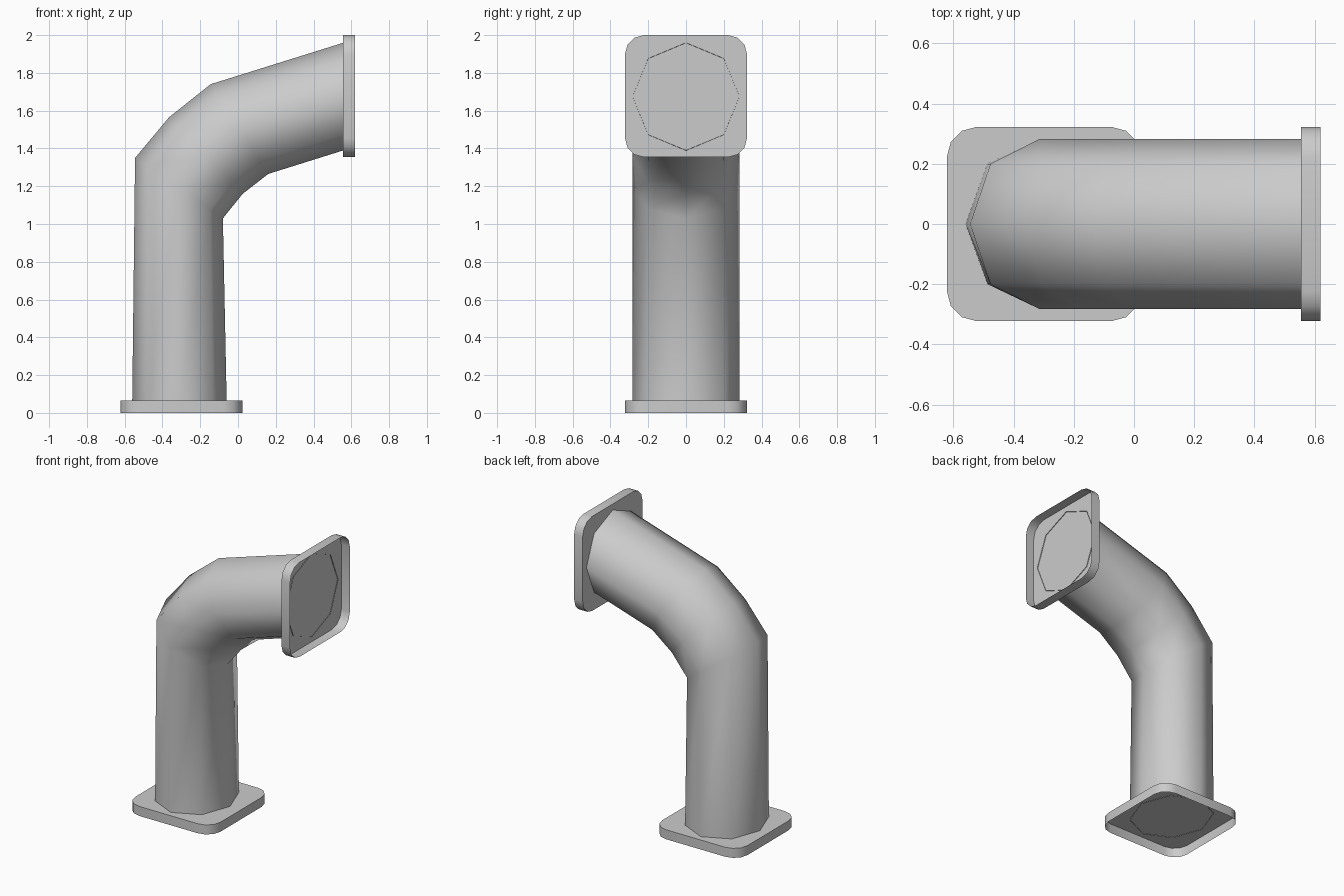
import bpy, bmesh, math
from mathutils import Matrix, Vector

if "Cube" in bpy.data.objects:
    bpy.data.objects.remove(bpy.data.objects["Cube"])


def finish(bm, name, angle):
    me = bpy.data.meshes.new(name)
    bm.to_mesh(me)
    bm.free()
    ob = bpy.data.objects.new(name, me)
    bpy.context.collection.objects.link(ob)
    bpy.ops.object.select_all(action='DESELECT')
    ob.select_set(True)
    bpy.context.view_layer.objects.active = ob
    bpy.ops.object.shade_smooth_by_angle(angle=math.radians(angle))
    return ob


def loft(bm, rings):
    for a, b in zip(rings, rings[1:]):
        n = len(a)
        for i in range(n):
            j = (i + 1) % n
            bm.faces.new((a[i], a[j], b[j], b[i]))


# Bent eight-sided pipe: each ring spans an inner and an outer point in xz
def pipe():
    sections = [((-0.06, 0.062), (-0.56, 0.062)),
                ((-0.08, 1.03), (-0.545, 1.35)),
                ((0.025, 1.16), (-0.365, 1.565)),
                ((0.16, 1.265), (-0.145, 1.74)),
                ((0.559, 1.39), (0.559, 1.96))]
    bm = bmesh.new()
    rings = []
    for (xi, zi), (xo, zo) in sections:
        centre = Vector(((xi + xo) / 2, 0, (zi + zo) / 2))
        u = Vector((xi, 0, zi)) - centre
        v = Vector((0, 0.283, 0))
        rings.append([bm.verts.new(centre + u * math.cos(k * math.pi / 4)
                                   + v * math.sin(k * math.pi / 4)) for k in range(8)])
    loft(bm, rings)
    return finish(bm, "bent_pipe", 60)


# Rounded square flange: a plate with a rim, open on its outer side
def flange(name, matrix, half=0.323, radius=0.1, depth=0.065):
    outline = []
    for c in range(4):
        corner = Matrix.Rotation(c * math.pi / 2, 3, 'Z') @ Vector((half - radius, half - radius, 0))
        for s in range(4):
            a = c * math.pi / 2 + s * math.pi / 6
            outline.append(corner + Vector((math.cos(a), math.sin(a), 0)) * radius)
    bm = bmesh.new()
    rings = [[bm.verts.new(p + Vector((0, 0, z))) for p in outline] for z in (0, depth)]
    loft(bm, rings)
    bm.faces.new(rings[1])
    bm.transform(matrix)
    return finish(bm, name, 40)


pipe()
flange("base_flange", Matrix.Translation((-0.299, 0, 0)))
flange("end_flange", Matrix.Translation((0.62, 0, 1.677)) @ Matrix.Rotation(-math.pi / 2, 4, 'Y'))
